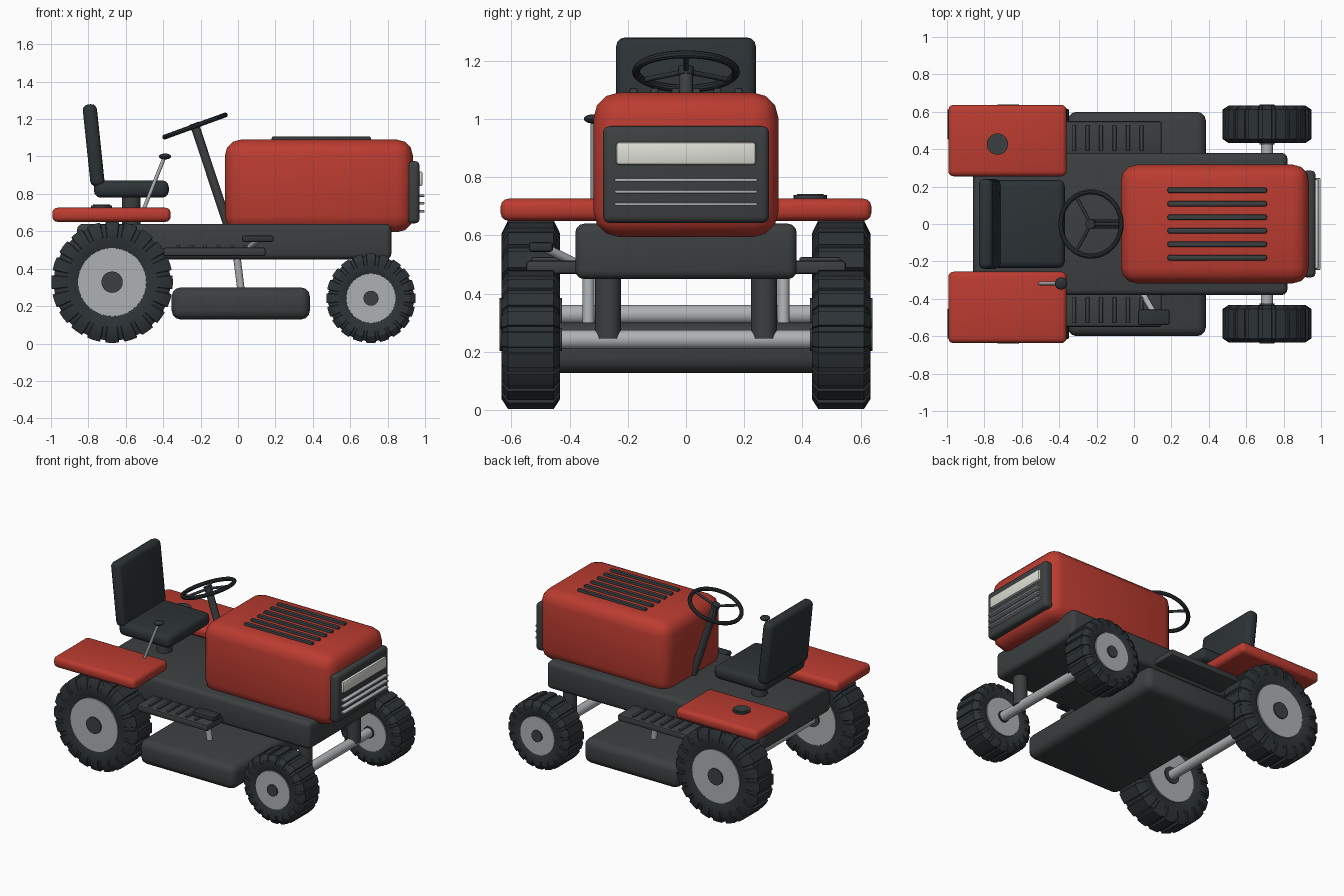
import bpy, bmesh, math
from mathutils import Vector

if "Cube" in bpy.data.objects:
    bpy.data.objects.remove(bpy.data.objects["Cube"])


def mat(name, col):
    m = bpy.data.materials.new(name)
    m.diffuse_color = (*col, 1)
    m.use_nodes = True
    m.node_tree.nodes["Principled BSDF"].inputs["Base Color"].default_value = m.diffuse_color
    return m


RED = mat("red_paint", (0.5, 0.045, 0.03))
DARK = mat("dark_metal", (0.045, 0.05, 0.052))
BLACK = mat("black_rubber", (0.026, 0.033, 0.037))
STEEL = mat("steel", (0.42, 0.44, 0.45))
LAMP = mat("lamp", (0.72, 0.74, 0.67))


def finish(bm, name, m):
    bmesh.ops.recalc_face_normals(bm, faces=bm.faces[:])
    me = bpy.data.meshes.new(name)
    bm.to_mesh(me)
    bm.free()
    ob = bpy.data.objects.new(name, me)
    bpy.context.collection.objects.link(ob)
    me.materials.append(m)
    bpy.ops.object.select_all(action='DESELECT')
    ob.select_set(True)
    bpy.context.view_layer.objects.active = ob
    bpy.ops.object.shade_smooth_by_angle(angle=math.radians(32))
    return ob


def box(name, x, y, z, m, bevel=0.0, seg=3):
    """Rounded box given by (min, max) on each axis."""
    bm = bmesh.new()
    bmesh.ops.create_cube(bm, size=1)
    for v in bm.verts:
        v.co = Vector([(a + b) / 2 + c * (b - a) for (a, b), c in zip((x, y, z), v.co)])
    if bevel:
        bmesh.ops.bevel(bm, geom=bm.edges[:], offset=bevel, segments=seg,
                        profile=0.5, affect='EDGES', clamp_overlap=True)
    return finish(bm, name, m)


def rod(name, a, b, r, m, sides=24):
    """Cylinder between two points."""
    a, b = Vector(a), Vector(b)
    bm = bmesh.new()
    bmesh.ops.create_cone(bm, cap_ends=True, segments=sides, radius1=r, radius2=r, depth=(b - a).length)
    rot = (b - a).to_track_quat('Z', 'Y')
    for v in bm.verts:
        v.co = rot @ v.co + (a + b) / 2
    return finish(bm, name, m)


def tyre(name, c, R, rim, w, lugs, m):
    """Lathed tyre with tread lugs: groove sections use a smaller outer radius."""
    bm = bmesh.new()
    d = 0.04 * R
    step = 2 * math.pi / lugs
    rings = []
    for i in range(lugs):
        for frac, g in ((-0.34, 0), (0, 0), (0.34, 0), (0.38, d), (0.62, d)):
            t = -math.pi / 2 + (i + frac) * step
            half = [(rim * 0.97, 0.88 * w), (rim * 1.12, 0.97 * w), (0.74 * R, w),
                    (0.86 * R - g / 2, w - g / 3), (R - g, 0.78 * w)]
            prof = half + [(r, -y) for r, y in reversed(half)]
            rings.append([bm.verts.new((c[0] + r * math.cos(t), c[1] + y, c[2] + r * math.sin(t)))
                          for r, y in prof])
    for i, a in enumerate(rings):
        b = rings[(i + 1) % len(rings)]
        for j in range(len(a)):
            k = (j + 1) % len(a)
            bm.faces.new((a[j], a[k], b[k], b[j]))
    return finish(bm, name, m)


# Chassis and mower deck
box("chassis", (-0.86, 0.82), (-0.38, 0.38), (0.45, 0.64), DARK, 0.03)
box("mower_deck", (-0.355, 0.385), (-0.6, 0.6), (0.128, 0.3), DARK, 0.05)

# Hood, vents and grille
box("hood", (-0.07, 0.935), (-0.317, 0.317), (0.595, 1.09), RED, 0.085)
for i in range(6):
    y = (i - 2.5) * 0.072
    box(f"hood_vent_{i + 1}", (0.18, 0.71), (y - 0.014, y + 0.014), (1.075, 1.107), DARK, 0.008, 2)
box("grille", (0.9, 0.97), (-0.285, 0.285), (0.643, 0.975), DARK, 0.022)
box("headlight", (0.95, 0.987), (-0.24, 0.24), (0.842, 0.92), LAMP, 0.01, 2)
for i, z in enumerate((0.707, 0.75, 0.79)):
    box(f"grille_bar_{i + 1}", (0.96, 0.998), (-0.245, 0.245), (z - 0.006, z + 0.006), STEEL, 0.004, 2)

# Wheels and axles
for label, x, R, rim, hub, n in (("rear", -0.673, 0.325, 0.183, 0.057, 20),
                                 ("front", 0.711, 0.239, 0.132, 0.04, 20)):
    z = R + 0.003
    rod(label + "_axle", (x, -0.46, z), (x, 0.46, z), 0.033, STEEL)
    for side, s in (("right", -1), ("left", 1)):
        y = 0.533 * s
        tyre(f"{label}_{side}_tyre", (x, y, z), R, rim, 0.1, n, BLACK)
        rod(f"{label}_{side}_rim", (x, y - 0.098, z), (x, y + 0.098, z), rim, STEEL, 40)
        rod(f"{label}_{side}_hub", (x, y - 0.107, z), (x, y + 0.107, z), hub, DARK)

# Mirrored side parts
for side, s in (("right", -1), ("left", 1)):
    def span(a, b):
        return tuple(sorted((a * s, b * s)))
    box(side + "_fender", (-0.993, -0.36), span(0.255, 0.637), (0.65, 0.726), RED, 0.028)
    box(side + "_footboard", (-0.4, 0.148), span(0.35, 0.55), (0.468, 0.513), DARK, 0.012, 2)
    for i in range(6):
        x = -0.32 + i * 0.072
        box(f"{side}_footboard_rib_{i + 1}", (x - 0.01, x + 0.01), span(0.39, 0.53),
            (0.505, 0.525), DARK, 0.005, 2)
    rod(side + "_axle_strut", (0.711, 0.268 * s, 0.245), (0.711, 0.268 * s, 0.5), 0.045, DARK)
    rod(side + "_deck_hanger", (-0.008, 0.335 * s, 0.48), (0.018, 0.335 * s, 0.27), 0.02, STEEL, 16)

# Seat
rod("seat_post", (-0.57, 0, 0.62), (-0.57, 0, 0.8), 0.05, DARK)
box("seat_cushion", (-0.77, -0.37), (-0.235, 0.235), (0.78, 0.872), BLACK, 0.035)
back = box("seat_back", (-0.038, 0.038), (-0.24, 0.24), (-0.22, 0.22), BLACK, 0.03)
back.location = (-0.772, 0, 1.06)
back.rotation_euler = (0, math.radians(-6), 0)

# Steering column and wheel
C = Vector((-0.23, 0, 1.163))
TILT = math.radians(-20)
U = Vector((math.cos(TILT), 0, -math.sin(TILT)))
N = Vector((math.sin(TILT), 0, math.cos(TILT)))
V = Vector((0, 1, 0))
rod("steering_column", C, (-0.05, 0, 0.62), 0.024, DARK)
bpy.ops.mesh.primitive_torus_add(major_radius=0.172, minor_radius=0.0135, major_segments=40,
                                 minor_segments=10, location=C, rotation=(0, TILT, 0))
ring = bpy.context.object
ring.name = "steering_wheel_rim"
ring.data.materials.append(BLACK)
bpy.ops.object.shade_smooth_by_angle()
rod("steering_wheel_hub", C - N * 0.015, C + N * 0.015, 0.027, BLACK)
for i in range(3):
    t = 2 * math.pi * i / 3
    rod(f"steering_spoke_{i + 1}", C, C + (U * math.cos(t) + V * math.sin(t)) * 0.17, 0.009, BLACK, 12)

# Lever on the right fender, with knob
rod("lever", (-0.515, -0.318, 0.69), (-0.392, -0.318, 1.0), 0.01, STEEL, 12)
bm = bmesh.new()
bmesh.ops.create_uvsphere(bm, u_segments=20, v_segments=10, radius=0.033)
for v in bm.verts:
    v.co = (v.co.x - 0.39, v.co.y - 0.318, v.co.z * 0.48 + 1.0)
finish(bm, "lever_knob", BLACK)

# Fuel cap on the left fender
rod("fuel_cap", (-0.73, 0.427, 0.72), (-0.73, 0.427, 0.738), 0.057, DARK, 28)
rod("fuel_cap_top", (-0.73, 0.427, 0.73), (-0.73, 0.427, 0.742), 0.045, DARK, 28)

# Pedal on the right side
rod("pedal_arm", (0.045, -0.37, 0.5), (0.115, -0.49, 0.56), 0.016, STEEL, 16)
box("pedal", (0.022, 0.19), (-0.54, -0.457), (0.543, 0.577), BLACK, 0.01, 2)
